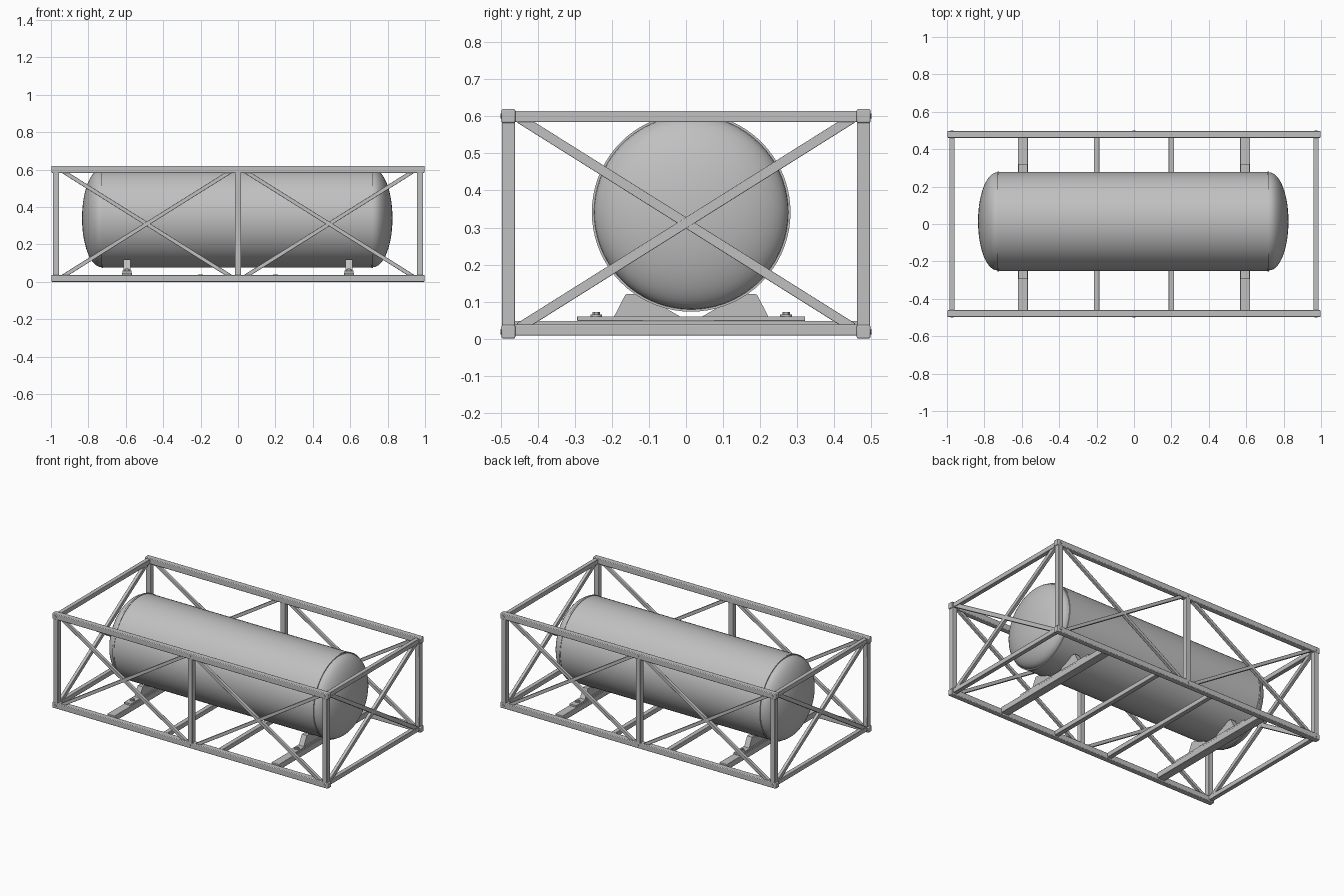
import bpy
import bmesh
import math
from mathutils import Vector, Matrix

cube = bpy.data.objects.get("Cube")
if cube:
    bpy.data.objects.remove(cube)

steel = bpy.data.materials.new("steel_grey")
steel.use_nodes = True
steel.diffuse_color = (0.53, 0.53, 0.53, 1)
steel.node_tree.nodes["Principled BSDF"].inputs["Base Color"].default_value = (0.53, 0.53, 0.53, 1)


def finish(name, bm, bevel=0.0, smooth=False):
    bmesh.ops.recalc_face_normals(bm, faces=bm.faces)
    mesh = bpy.data.meshes.new(name)
    bm.to_mesh(mesh)
    bm.free()
    mesh.materials.append(steel)
    ob = bpy.data.objects.new(name, mesh)
    bpy.context.collection.objects.link(ob)
    if bevel:
        mod = ob.modifiers.new("rounded_edges", 'BEVEL')
        mod.width = bevel
        mod.segments = 2
    if smooth or bevel:
        bpy.ops.object.select_all(action='DESELECT')
        ob.select_set(True)
        bpy.context.view_layer.objects.active = ob
        bpy.ops.object.shade_smooth_by_angle(angle=math.radians(35))
    return ob


def box(name, center, size, bevel=0.003):
    bm = bmesh.new()
    bmesh.ops.create_cube(bm, size=1)
    bmesh.ops.scale(bm, vec=size, verts=bm.verts)
    bmesh.ops.translate(bm, vec=center, verts=bm.verts)
    return finish(name, bm, bevel)


def brace(name, p, q, width, depth):
    p, q = Vector(p), Vector(q)
    ob = box(name, (0, 0, 0), ((q - p).length, depth, width), 0.002)
    ob.rotation_euler = (q - p).to_track_quat('X', 'Z').to_euler()
    ob.location = (p + q) / 2
    return ob


def rod(name, center, radius, length, axis, sides=16):
    bm = bmesh.new()
    bmesh.ops.create_cone(bm, cap_ends=True, segments=sides, radius1=radius,
                          radius2=radius, depth=length)
    if axis == 'Y':
        bmesh.ops.rotate(bm, matrix=Matrix.Rotation(math.pi / 2, 3, 'X'), verts=bm.verts)
    bmesh.ops.translate(bm, vec=center, verts=bm.verts)
    return finish(name, bm, smooth=True)


# Tank: cylinder with rim bands and elliptical domed ends, spun about x
TANK_Y, TANK_Z, R = 0.014, 0.341, 0.265
HALF, DOME, BAND = 0.727, 0.103, 0.268
dome = [(HALF + DOME * math.sin(t), 0.262 * math.cos(t))
        for t in (math.pi / 2 * i / 14 for i in range(15))]
right = [(HALF - 0.01, R), (HALF - 0.01, BAND), (HALF, BAND)] + dome
profile = [(-x, r) for x, r in reversed(right)] + right
bm = bmesh.new()
verts = [bm.verts.new((x - 0.004, 0, max(r, 0))) for x, r in profile]
edges = [bm.edges.new(pair) for pair in zip(verts, verts[1:])]
bmesh.ops.spin(bm, geom=verts + edges, cent=(0, 0, 0), axis=(1, 0, 0),
               angle=math.tau, steps=72)
bmesh.ops.remove_doubles(bm, verts=bm.verts, dist=0.0001)
bmesh.ops.translate(bm, vec=(0, TANK_Y, TANK_Z), verts=bm.verts)
finish("tank", bm, smooth=True)

# Frame: long rails, corner posts, middle posts and end beams
SIDE, END, LOW, HIGH = 0.479, 0.973, 0.019, 0.601
for sy, side in ((-1, "front"), (1, "back")):
    y = sy * SIDE
    for z, level in ((LOW, "bottom"), (HIGH, "top")):
        box(f"{side}_{level}_rail", (0, y, z), (1.994, 0.037, 0.037), 0.004)
        for x in (-END, 0, END):
            rod(f"{side}_{level}_rail_stud", (x, sy * 0.498, z), 0.007, 0.006, 'Y')
    for x, label in ((-END, "right"), (0, "middle"), (END, "left")):
        box(f"{side}_{label}_post", (x, y, 0.31), (0.033, 0.035, 0.56))
    # Crossed braces in each half of the long side
    for sx in (-1, 1):
        a, b = sx * 0.04, sx * 0.935
        brace(f"{side}_brace", (a, y, 0.03), (b, y, 0.59), 0.021, 0.02)
        brace(f"{side}_brace", (a, y, 0.59), (b, y, 0.03), 0.021, 0.021)

for sx, end in ((-1, "right"), (1, "left")):
    x = sx * END
    for z, level in ((0.024, "bottom"), (HIGH - 0.002, "top")):
        box(f"{end}_{level}_beam", (x, 0, z), (0.028, 0.93, 0.03))
    brace(f"{end}_brace", (x, -0.45, 0.03), (x, 0.45, 0.595), 0.026, 0.021)
    brace(f"{end}_brace", (x, 0.45, 0.03), (x, -0.45, 0.595), 0.026, 0.02)

# Floor cross members and tank supports
for sx in (-1, 1):
    box("floor_cross_member", (sx * 0.2, 0, 0.024), (0.03, 0.93, 0.03))
    x = sx * 0.594
    box("support_cross_member", (x, 0, 0.029), (0.054, 0.93, 0.038))
    box("saddle_base_plate", (x, TANK_Y, 0.054), (0.048, 0.615, 0.012), 0.001)
    for sy in (-1, 1):
        # Saddle block with a curved inner edge that cradles the tank
        cradle = [(d, TANK_Z - math.sqrt(0.267 ** 2 - d * d)) for d in (0.15, 0.12, 0.09, 0.07)]
        outline = [(0.208, 0.06), (0.177, 0.12)] + cradle + [(0.03, 0.06)]
        bm = bmesh.new()
        face = bm.faces.new([bm.verts.new((x - 0.018, TANK_Y + sy * d, z))
                             for d, z in outline])
        grown = bmesh.ops.extrude_face_region(bm, geom=[face])["geom"]
        bmesh.ops.translate(bm, vec=(0.036, 0, 0), verts=[
            v for v in grown if isinstance(v, bmesh.types.BMVert)])
        finish("saddle_block", bm)
        # Hold-down bolt with washer
        y = TANK_Y + sy * 0.256
        rod("bolt_washer", (x, y, 0.062), 0.016, 0.006, 'Z', 20)
        rod("bolt_head", (x, y, 0.067), 0.01, 0.01, 'Z', 6)
